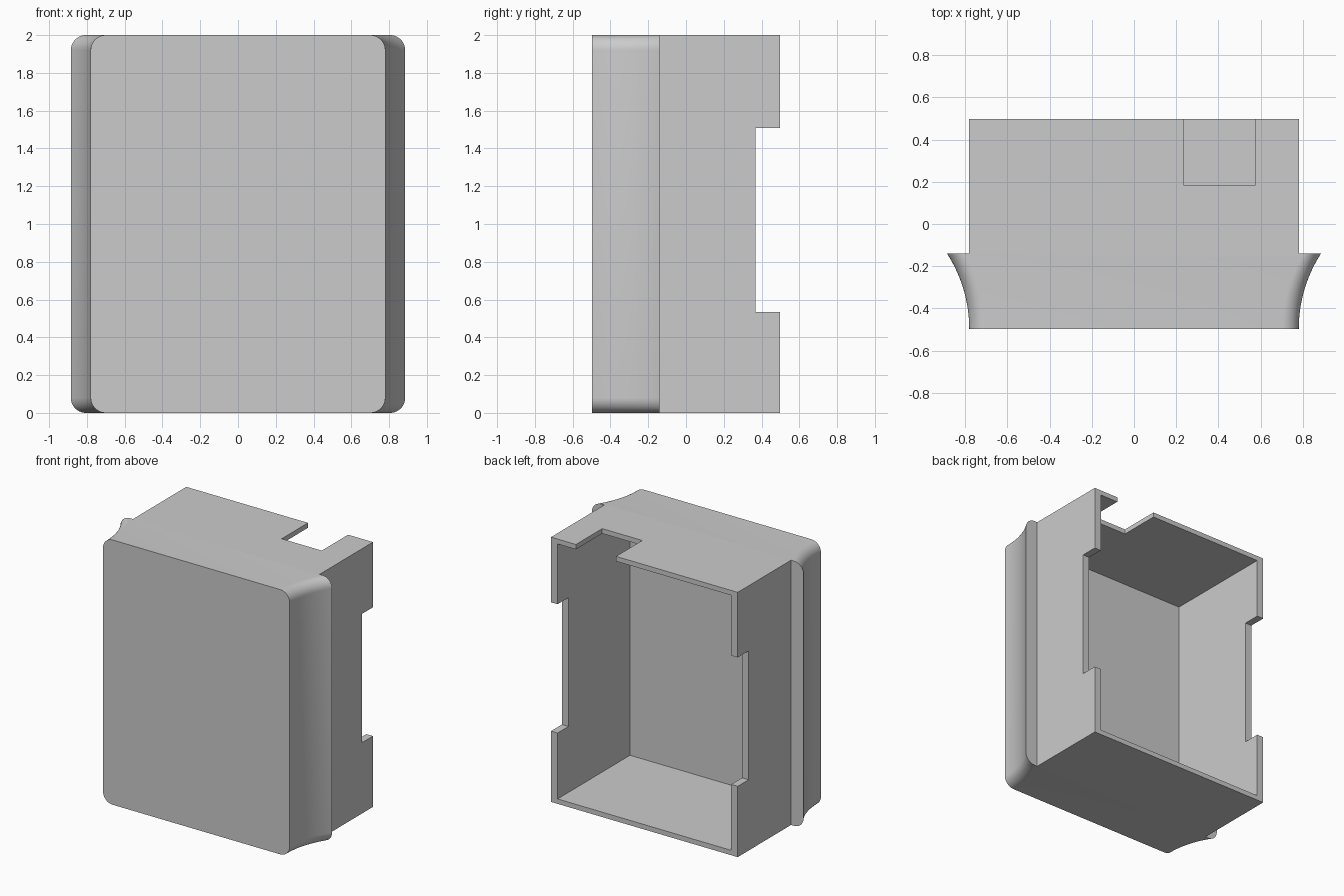
import bpy, bmesh, math

cube = bpy.data.objects.get("Cube")
if cube:
    bpy.data.objects.remove(cube, do_unlink=True)

# Overall sizes
HALF_W, FLARE_W = 0.78, 0.885
FRONT, LEDGE, BACK = -0.497, -0.14, 0.497
HEIGHT, CORNER = 2.0, 0.08
SIDE_WALL, END_WALL, FLOOR_Y = 0.055, 0.037, -0.367
ARC_STEPS, CORNER_STEPS = 16, 10

grey = bpy.data.materials.new("light grey plastic")
grey.use_nodes = True
colour = (0.6, 0.6, 0.6, 1)
grey.diffuse_color = colour
grey.node_tree.nodes["Principled BSDF"].inputs["Base Color"].default_value = colour


def add_object(name, bm):
    bmesh.ops.recalc_face_normals(bm, faces=bm.faces)
    mesh = bpy.data.meshes.new(name)
    bm.to_mesh(mesh)
    bm.free()
    mesh.materials.append(grey)
    obj = bpy.data.objects.new(name, mesh)
    bpy.context.collection.objects.link(obj)
    return obj


def add_box(name, x, y, z):
    bm = bmesh.new()
    bmesh.ops.create_cube(bm, size=1)
    for v in bm.verts:
        for axis, (low, high) in enumerate((x, y, z)):
            v.co[axis] = high if v.co[axis] > 0 else low
    return add_object(name, bm)


def rounded_outline(bm, half_w, y):
    """Upright rectangle with rounded corners at depth y."""
    ring = []
    for corner, (sx, sz) in enumerate(((1, 1), (-1, 1), (-1, -1), (1, -1))):
        for i in range(CORNER_STEPS + 1):
            a = math.pi / 2 * (corner + i / CORNER_STEPS)
            x = sx * (half_w - CORNER) + CORNER * math.cos(a)
            z = HEIGHT / 2 + sz * (HEIGHT / 2 - CORNER) + CORNER * math.sin(a)
            ring.append(bm.verts.new((x, y, z)))
    return ring


def boolean(target, tool, operation):
    mod = target.modifiers.new(operation.lower(), "BOOLEAN")
    mod.operation, mod.object, mod.solver = operation, tool, "EXACT"
    bpy.context.view_layer.objects.active = target
    bpy.ops.object.modifier_apply(modifier=mod.name)
    bpy.data.objects.remove(tool, do_unlink=True)


# Front cover: rounded outline flaring sideways along a concave arc
depth, flare = LEDGE - FRONT, FLARE_W - HALF_W
radius = (depth ** 2 + flare ** 2) / (2 * flare)
sweep = math.asin(depth / radius)
bm = bmesh.new()
rings = []
for i in range(ARC_STEPS + 1):
    a = sweep * i / ARC_STEPS
    rings.append(rounded_outline(bm, HALF_W + radius * (1 - math.cos(a)),
                                 FRONT + radius * math.sin(a)))
for r1, r2 in zip(rings, rings[1:]):
    for i in range(len(r1)):
        j = (i + 1) % len(r1)
        bm.faces.new((r1[i], r1[j], r2[j], r2[i]))
bm.faces.new(rings[0])
bm.faces.new(rings[-1])
cover = add_object("cover_housing", bm)

# Square housing behind the cover
boolean(cover, add_box("housing", (-HALF_W, HALF_W), (LEDGE, BACK), (0, HEIGHT)), "UNION")

# Cavity open at the back
inner = HALF_W - SIDE_WALL
boolean(cover, add_box("cavity", (-inner, inner), (FLOOR_Y, 1),
                       (END_WALL, HEIGHT - END_WALL)), "DIFFERENCE")

# Long notch in both side walls, and a cable notch in the top wall
boolean(cover, add_box("side_notches", (-1, 1), (0.367, 1), (0.535, 1.508)), "DIFFERENCE")
boolean(cover, add_box("top_notch", (0.237, 0.572), (0.183, 1), (1.8, 2.2)), "DIFFERENCE")

# Smooth flare, crisp box edges
bpy.ops.object.select_all(action="DESELECT")
cover.select_set(True)
bpy.context.view_layer.objects.active = cover
bpy.ops.object.shade_smooth_by_angle(angle=math.radians(30))
